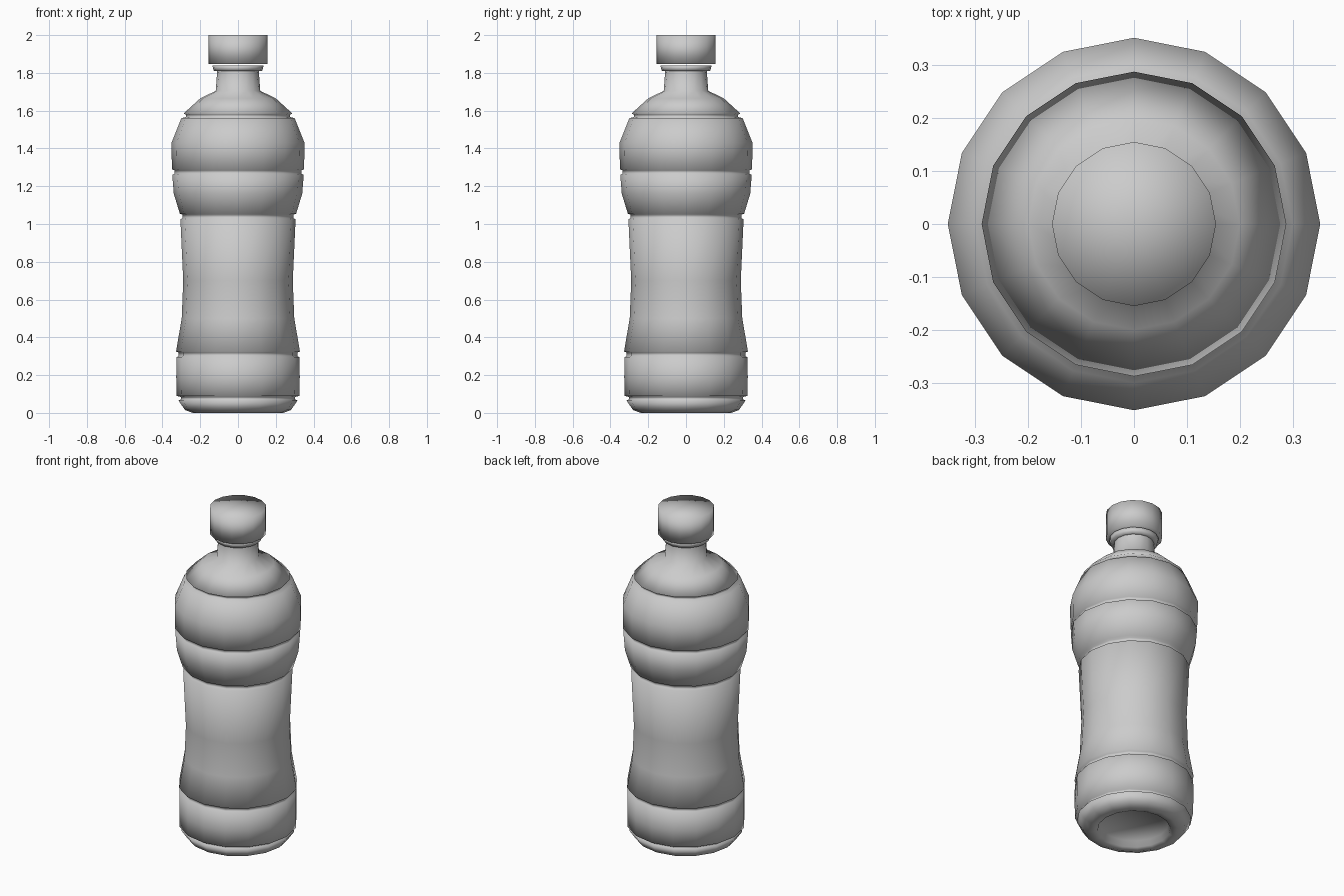
import bpy, bmesh
from math import cos, sin, tau

SIDES = 16

default = bpy.data.objects.get("Cube")
if default:
    bpy.data.objects.remove(default, do_unlink=True)

grey = bpy.data.materials.new("plain grey")
grey.use_nodes = True
colour = (0.6, 0.6, 0.6, 1)
grey.diffuse_color = colour
grey.node_tree.nodes["Principled BSDF"].inputs["Base Color"].default_value = colour


def lathe(name, profile):
    """Turn (radius, height) points, listed bottom to top, around z."""
    bm = bmesh.new()
    rings = []
    for r, z in profile:
        if r == 0:
            rings.append([bm.verts.new((0, 0, z))] * SIDES)
        else:
            rings.append([bm.verts.new((r * cos(tau * i / SIDES), r * sin(tau * i / SIDES), z))
                          for i in range(SIDES)])
    for low, high in zip(rings, rings[1:]):
        for i in range(SIDES):
            j = (i + 1) % SIDES
            corners = dict.fromkeys((low[i], low[j], high[j], high[i]))
            bm.faces.new(list(corners))
    for face in bm.faces:
        face.smooth = True
    mesh = bpy.data.meshes.new(name)
    bm.to_mesh(mesh)
    bm.free()
    mesh.materials.append(grey)
    obj = bpy.data.objects.new(name, mesh)
    bpy.context.collection.objects.link(obj)
    return obj


# Recessed foot, then bands separated by narrow grooves, then shoulder and neck
foot = [(0, 0.04), (0.19, 0.04), (0.20, 0.005), (0.24, 0), (0.28, 0.015), (0.315, 0.065)]
base_band = [(0.325, 0.09), (0.327, 0.19), (0.326, 0.295)]
grip = [(0.328, 0.325), (0.298, 0.5), (0.29, 0.7), (0.305, 1.025)]
lower_chest = [(0.308, 1.055), (0.34, 1.16), (0.348, 1.26)]
upper_chest = [(0.35, 1.29), (0.352, 1.43), (0.3, 1.56)]
shoulder = [(0.288, 1.585), (0.2, 1.665), (0.118, 1.705), (0.11, 1.81)]
bands = [foot, base_band, grip, lower_chest, upper_chest, shoulder]

profile = list(foot)
for below, above in zip(bands, bands[1:]):
    (r0, z0), (r1, z1) = below[-1], above[0]
    inner = min(r0, r1) - 0.012
    profile += [(inner, z0 + 0.006), (inner, z1 - 0.006)] + above
lathe("bottle_body", profile)

# Tamper ring and cap
lathe("neck_ring", [(0.105, 1.81), (0.128, 1.81), (0.136, 1.84), (0.105, 1.84)])
lathe("cap", [(0, 1.846), (0.155, 1.846), (0.155, 2.0), (0, 2.0)])
